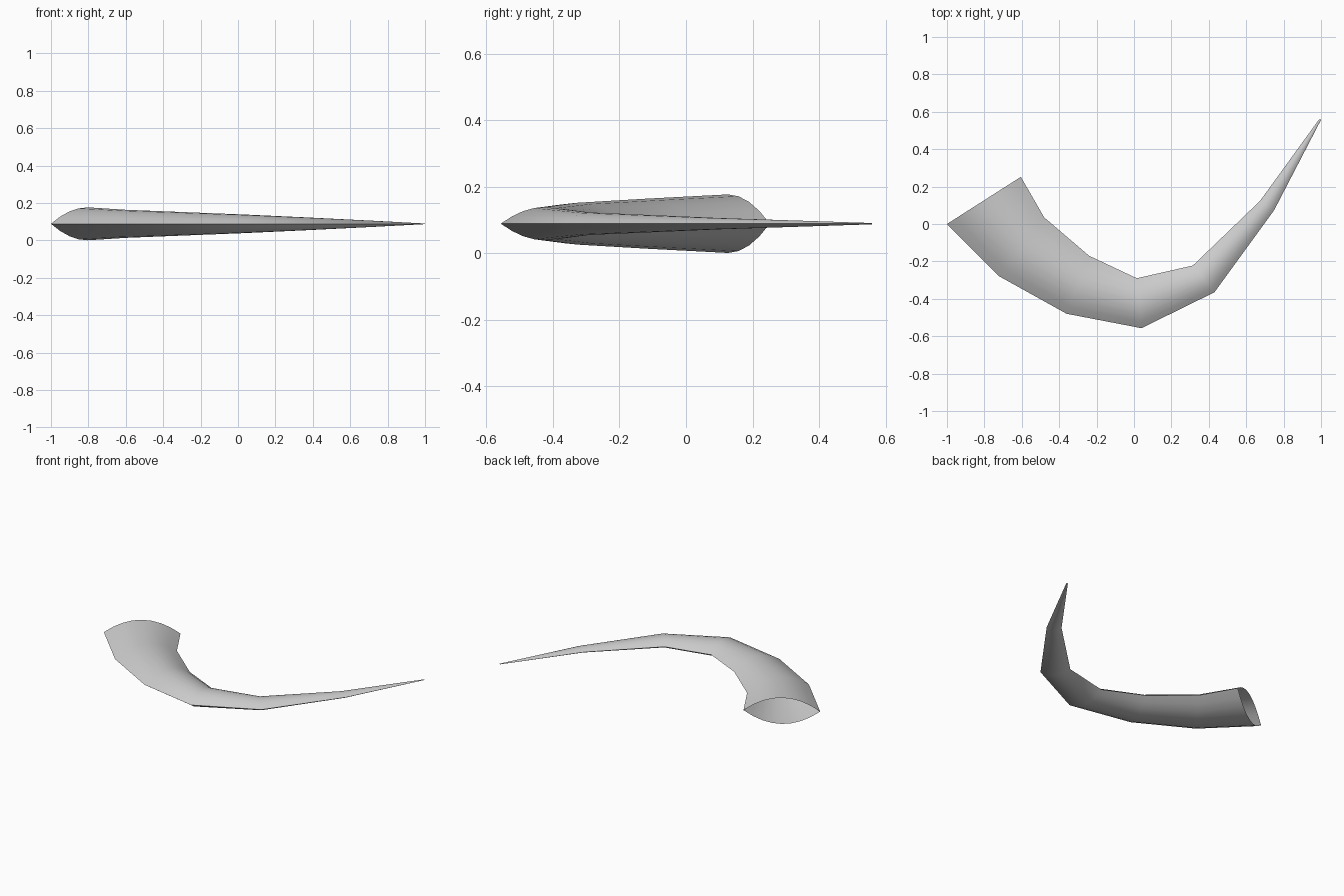
import bpy
import bmesh

if "Cube" in bpy.data.objects:
    bpy.data.objects.remove(bpy.data.objects["Cube"])

MID_Z = 0.089
HALF = 8  # segments across each face of the lens section

# Stations along the horn: outer edge, inner edge, half thickness
stations = [
    ((-1.00, 0.00), (-0.605, 0.252), 0.088),
    ((-0.72, -0.28), (-0.48, 0.035), 0.075),
    ((-0.36, -0.48), (-0.24, -0.17), 0.063),
    ((0.04, -0.557), (0.015, -0.29), 0.050),
    ((0.43, -0.365), (0.315, -0.222), 0.034),
    ((0.75, 0.075), (0.675, 0.125), 0.017),
    ((1.00, 0.557), (0.99, 0.56), 0.002),
]


def lens_ring(bm, outer, inner, thick):
    """Closed lens section with sharp outer and inner edges."""
    verts = []
    for i in range(2 * HALF):
        t = -1 + 2 * i / HALF if i <= HALF else 3 - 2 * i / HALF
        side = 1 if i <= HALF else -1
        f = (t + 1) / 2
        x = outer[0] + (inner[0] - outer[0]) * f
        y = outer[1] + (inner[1] - outer[1]) * f
        verts.append(bm.verts.new((x, y, MID_Z + side * thick * (1 - t * t))))
    return verts


# Horn: open at the wide mouth, closed at the tip
bm = bmesh.new()
rings = [lens_ring(bm, *s) for s in stations]
n = 2 * HALF
for a, b in zip(rings, rings[1:]):
    for i in range(n):
        j = (i + 1) % n
        bm.faces.new((a[i], b[i], b[j], a[j]))
bm.faces.new(rings[-1])
bmesh.ops.recalc_face_normals(bm, faces=bm.faces)

mesh = bpy.data.meshes.new("horn")
bm.to_mesh(mesh)
bm.free()
horn = bpy.data.objects.new("horn", mesh)
bpy.context.collection.objects.link(horn)

# Smooth faces, with the two lens edges kept sharp
bpy.context.view_layer.objects.active = horn
horn.select_set(True)
bpy.ops.object.shade_smooth_by_angle(angle=0.7)
